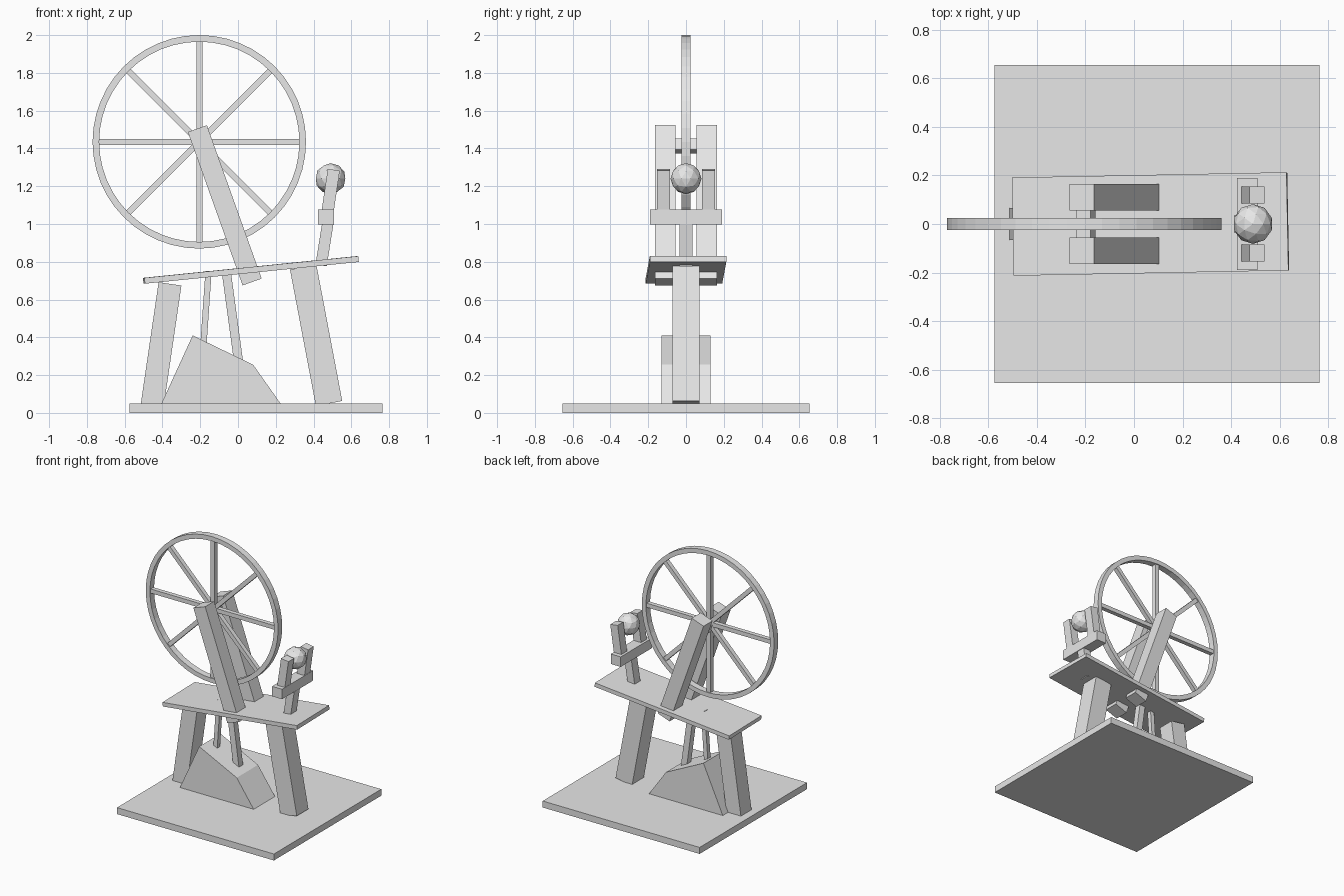
import bpy, bmesh
from math import sin, cos, pi, atan2, hypot, radians
from mathutils import Matrix, Vector

cube = bpy.data.objects.get("Cube")
if cube:
    bpy.data.objects.remove(cube, do_unlink=True)

grey = bpy.data.materials.new("plain grey")
grey.use_nodes = True
grey.diffuse_color = (0.8, 0.8, 0.8, 1)
grey.node_tree.nodes["Principled BSDF"].inputs["Base Color"].default_value = (0.8, 0.8, 0.8, 1)


def finish(name, bm):
    """Turn a bmesh into a flat-shaded grey object."""
    bmesh.ops.recalc_face_normals(bm, faces=bm.faces)
    mesh = bpy.data.meshes.new(name)
    bm.to_mesh(mesh)
    bm.free()
    mesh.materials.append(grey)
    obj = bpy.data.objects.new(name, mesh)
    bpy.context.collection.objects.link(obj)
    return obj


def box(name, centre, size, tilt=0, yaw=0):
    """Box tilted about y, then turned about z."""
    bm = bmesh.new()
    m = (Matrix.Translation(centre) @ Matrix.Rotation(yaw, 4, 'Z')
         @ Matrix.Rotation(tilt, 4, 'Y') @ Matrix.Diagonal((*size, 1)))
    bmesh.ops.create_cube(bm, size=1, matrix=m)
    return finish(name, bm)


def beam(name, start, end, width, depth, y=0):
    """Square-ended bar between two (x, z) points."""
    (x0, z0), (x1, z1) = start, end
    return box(name, ((x0 + x1) / 2, y, (z0 + z1) / 2),
               (width, depth, hypot(x1 - x0, z1 - z0)), atan2(x1 - x0, z1 - z0))


# Floor board and sloping table
box("base_board", (0.095, 0, 0.025), (1.34, 1.31, 0.05))
box("table", (0.068, 0, 0.757), (1.138, 0.405, 0.031), radians(-5.8), radians(1.1))

# Legs
beam("left_side_leg", (0.482, 0.05), (0.345, 0.772), 0.142, 0.142)
beam("right_side_leg", (-0.4555, 0.03), (-0.36, 0.683), 0.122, 0.13)

# Treadle block, extruded from its side profile
bm = bmesh.new()
profile = [(-0.405, 0.05), (-0.24, 0.41), (0.08, 0.255), (0.225, 0.05)]
face = bm.faces.new([bm.verts.new((x, -0.13, z)) for x, z in profile])
ext = bmesh.ops.extrude_face_region(bm, geom=[face])
bmesh.ops.translate(bm, vec=(0, 0.26, 0),
                    verts=[g for g in ext["geom"] if isinstance(g, bmesh.types.BMVert)])
finish("treadle_block", bm)

# Rods from treadle to table
beam("thin_treadle_rod", (-0.185, 0.33), (-0.156, 0.75), 0.033, 0.035)
beam("thick_treadle_rod", (0.007, 0.24), (-0.063, 0.755), 0.048, 0.05)

# Wheel posts and axle
for side, s in (("front", -1), ("back", 1)):
    beam(side + "_wheel_post", (0.075, 0.693), (-0.215, 1.505), 0.107, 0.11, s * 0.11)
box("axle", (-0.198, 0, 1.413), (0.063, 0.14, 0.063), radians(-19.6))

# Wheel rim: a square section swept round the hub
hub = Vector((-0.205, 0, 1.435))
steps = 48
bm = bmesh.new()
rings = []
for i in range(steps):
    a = 2 * pi * i / steps
    rings.append([bm.verts.new(hub + Vector((r * cos(a), y, r * sin(a))))
                  for r, y in ((0.565, -0.025), (0.565, 0.025), (0.53, 0.025), (0.53, -0.025))])
for i in range(steps):
    a, b = rings[i], rings[(i + 1) % steps]
    for k in range(4):
        n = (k + 1) % 4
        bm.faces.new((a[k], a[n], b[n], b[k]))
finish("wheel_rim", bm)

# Spokes: four bars through the hub
for i in range(4):
    a = i * pi / 4
    dx, dz = 0.545 * sin(a), 0.545 * cos(a)
    beam("wheel_spoke_%d" % (i + 1), (hub.x - dx, hub.z - dz), (hub.x + dx, hub.z + dz), 0.032, 0.034)

# Spindle holder: stem, crossbar, two prongs and the ball
beam("spindle_stem", (0.44, 0.781), (0.478, 1.02), 0.06, 0.07)
box("spindle_crossbar", (0.467, 0, 1.037), (0.085, 0.38, 0.077))
for side, s in (("front", -1), ("back", 1)):
    beam(side + "_prong", (0.472, 1.05), (0.507, 1.287), 0.064, 0.069, s * 0.12)
bm = bmesh.new()
bmesh.ops.create_icosphere(bm, subdivisions=2, radius=0.082,
                           matrix=Matrix.Translation((0.49, 0, 1.24)))
finish("spindle_ball", bm)
